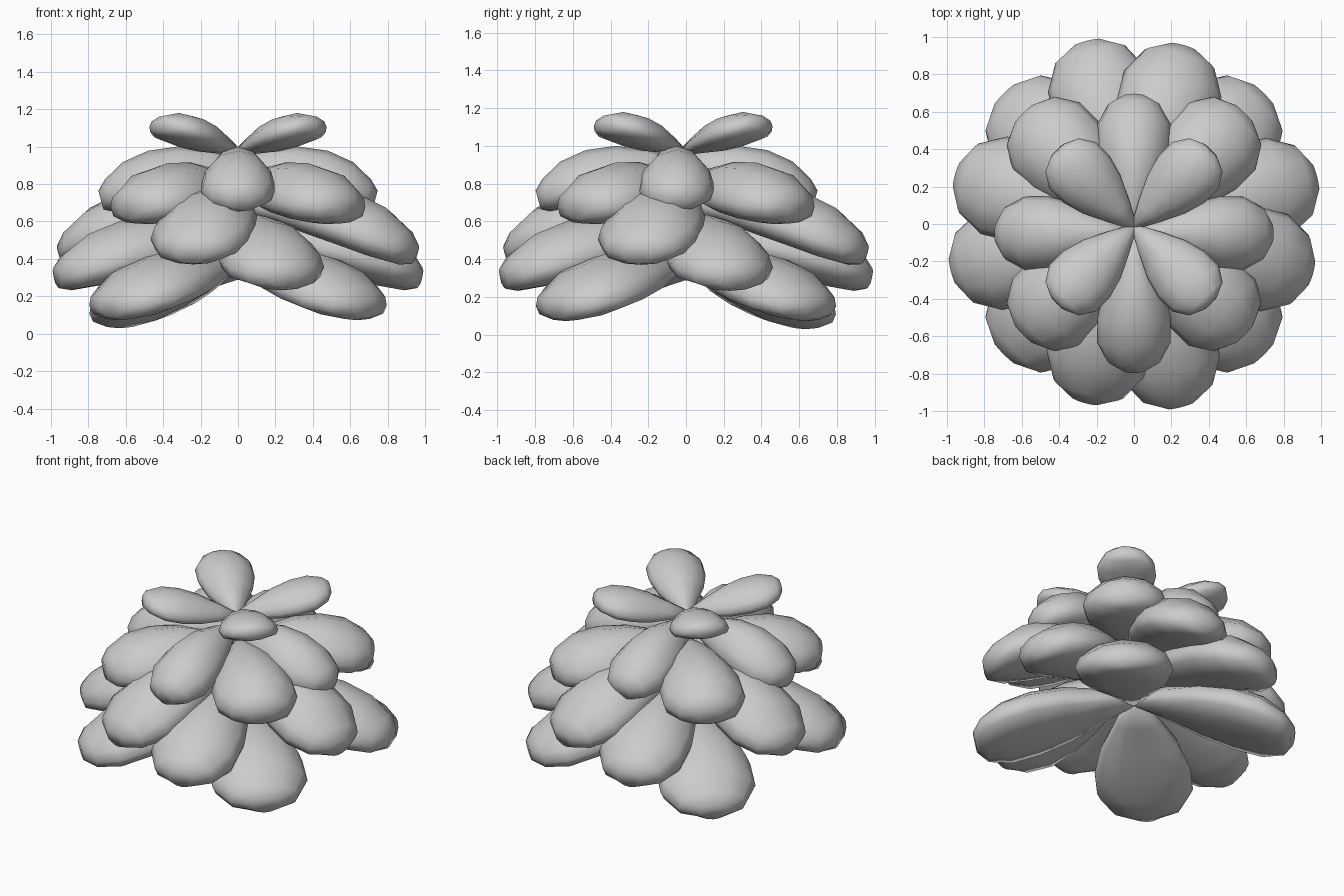
import bpy, bmesh, math

if "Cube" in bpy.data.objects:
    bpy.data.objects.remove(bpy.data.objects["Cube"])

# Leaf stations: distance along leaf, half-width, top thickness, underside thickness (fractions)
STATIONS = [(0.0, 0.10, 0.25, 0.3), (0.2, 0.45, 0.62, 0.6), (0.42, 0.80, 0.95, 0.9),
            (0.62, 0.98, 1.05, 1.0), (0.80, 0.98, 0.92, 1.0), (0.94, 0.70, 0.52, 0.85),
            (1.0, 0.27, 0.2, 0.62)]

# Cross-section of a fleshy leaf with drooping sides: side, height
SECTION = [(0, 1), (0.5, 0.8), (0.9, 0.2), (1.0, -0.3), (0.92, -0.68), (0.45, -0.94), (0, -1),
           (-0.45, -0.94), (-0.92, -0.68), (-1.0, -0.3), (-0.9, 0.2), (-0.5, 0.8)]


def make_leaf(name, angle, length, half_w, thick, z0, z1, bend, cy=0.0):
    bm = bmesh.new()
    a = math.radians(angle)
    ca, sa = math.cos(a), math.sin(a)
    rings = []
    for t, w, top, bot in STATIONS:
        slope = math.atan2((z1 - z0) * bend * max(t, 0.15) ** (bend - 1), length)
        mid = z0 + (z1 - z0) * t ** bend
        ring = []
        for s, h in SECTION:
            off = h * thick * (top if h > 0 else bot)
            r = length * t - off * math.sin(slope) * min(1, t * 2) * 0.6
            side = s * half_w * w
            ring.append(bm.verts.new((r * ca - side * sa, r * sa + side * ca + cy,
                                      mid + off * math.cos(slope))))
        rings.append(ring)
    n = len(SECTION)
    for r0, r1 in zip(rings, rings[1:]):
        for i in range(n):
            j = (i + 1) % n
            bm.faces.new((r0[i], r0[j], r1[j], r1[i]))
    bm.faces.new(rings[0])
    bm.faces.new(rings[-1])
    bmesh.ops.recalc_face_normals(bm, faces=bm.faces)
    me = bpy.data.meshes.new(name)
    bm.to_mesh(me)
    bm.free()
    ob = bpy.data.objects.new(name, me)
    bpy.context.collection.objects.link(ob)
    bpy.ops.object.select_all(action='DESELECT')
    ob.select_set(True)
    bpy.context.view_layer.objects.active = ob
    bpy.ops.object.shade_smooth_by_angle(angle=math.radians(75))


# Tiers: name, first angle, length, half-width, half-thickness, base z, tip z, bend, centre y
TIERS = [
    ("crown_leaf", 45, 0.575, 0.18, 0.085, 0.975, 1.135, 0.95, -0.015),
    ("upper_leaf", 0, 0.74, 0.20, 0.135, 0.90, 0.74, 2.1, -0.05),
    ("middle_leaf", 45, 0.835, 0.26, 0.15, 0.79, 0.705, 1.9, 0.0),
    ("outer_leaf", -15.5, 0.985, 0.275, 0.15, 0.70, 0.455, 2.1, 0.0),
    ("lower_leaf", 14.5, 1.005, 0.275, 0.15, 0.54, 0.33, 1.8, 0.0),
    ("bottom_leaf", 45, 0.98, 0.30, 0.14, 0.39, 0.165, 1.5, 0.0),
]
for name, start, length, hw, th, z0, z1, bend, cy in TIERS:
    for k in range(4):
        # the back left bottom leaf droops a little more
        drop = 0.05 if name == "bottom_leaf" and k == 1 else 0.0
        make_leaf(f"{name}_{k + 1}", start + 90 * k, length, hw, th, z0, z1 - drop, bend, cy)
